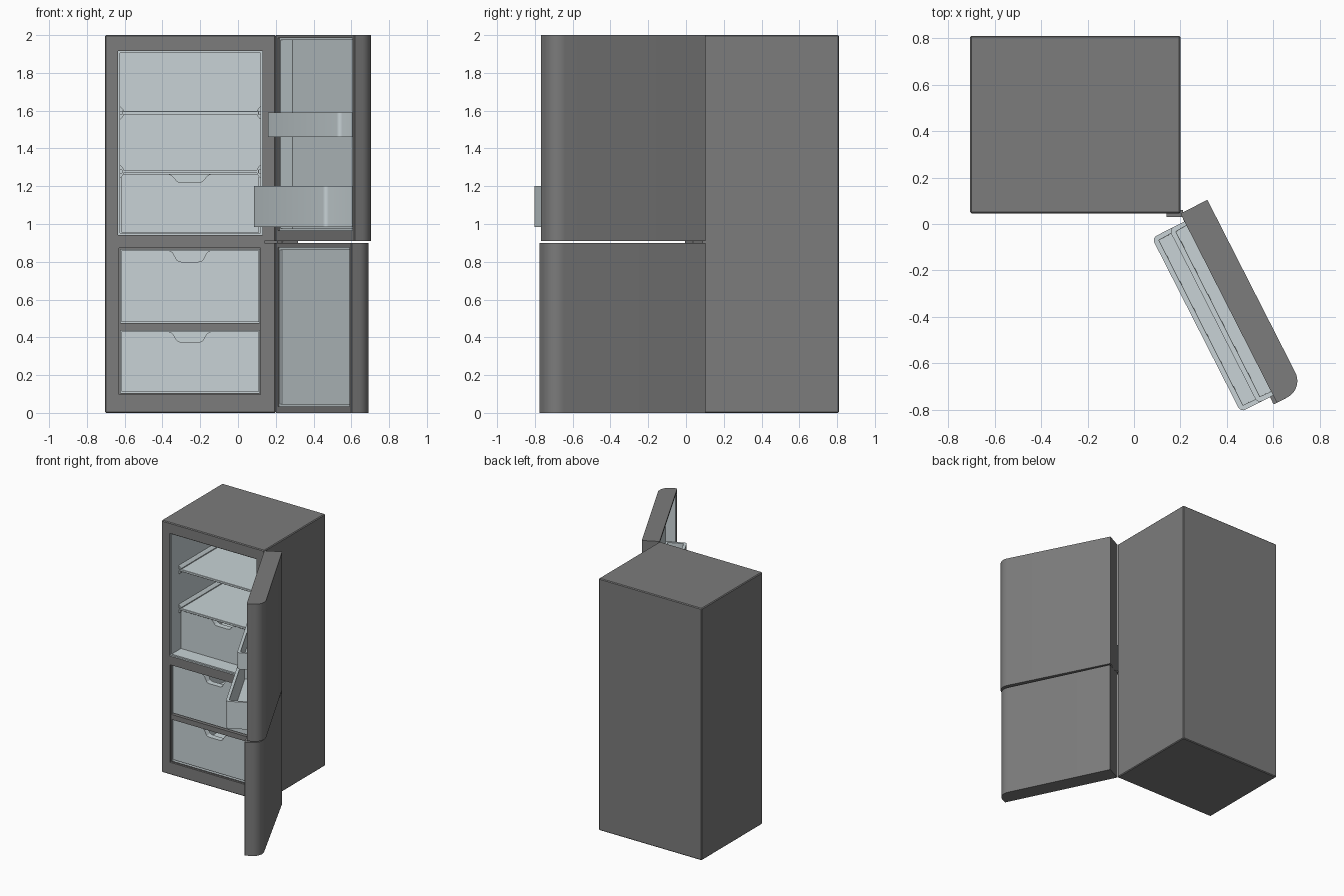
import bpy, bmesh, math
from mathutils import Matrix, Vector

if "Cube" in bpy.data.objects:
    bpy.data.objects.remove(bpy.data.objects["Cube"])


def material(name, rgb):
    m = bpy.data.materials.new(name)
    m.diffuse_color = (*rgb, 1)
    m.use_nodes = True
    m.node_tree.nodes["Principled BSDF"].inputs["Base Color"].default_value = m.diffuse_color
    return m


DARK = material("dark grey enamel", (0.2, 0.2, 0.2))
LIGHT = material("pale grey plastic", (0.58, 0.65, 0.67))


def finish(name, bm, *mats):
    bmesh.ops.recalc_face_normals(bm, faces=bm.faces)
    me = bpy.data.meshes.new(name)
    bm.to_mesh(me)
    bm.free()
    for m in mats:
        me.materials.append(m)
    ob = bpy.data.objects.new(name, me)
    bpy.context.scene.collection.objects.link(ob)
    return ob


def box_bm(lo, hi):
    bm = bmesh.new()
    bmesh.ops.create_cube(bm, size=1)
    for v in bm.verts:
        v.co = Vector([lo[i] + (v.co[i] + 0.5) * (hi[i] - lo[i]) for i in range(3)])
    return bm


def box(name, lo, hi, *mats, bevel=0):
    bm = box_bm(lo, hi)
    if bevel:
        bmesh.ops.bevel(bm, geom=bm.edges[:], offset=bevel, segments=1, affect='EDGES')
    return finish(name, bm, *mats)


def prism(name, pts, axis, a, b, *mats):
    """Extrude a 2D outline from a to b along axis 1 (y) or 2 (z)."""
    bm = bmesh.new()
    put = (lambda p, t: (p[0], t, p[1])) if axis == 1 else (lambda p, t: (p[0], p[1], t))
    face = bm.faces.new([bm.verts.new(put(p, a)) for p in pts])
    ext = bmesh.ops.extrude_face_region(bm, geom=[face])
    shift = Vector(put((0, 0), b - a))
    bmesh.ops.translate(bm, vec=shift, verts=[g for g in ext['geom'] if isinstance(g, bmesh.types.BMVert)])
    return finish(name, bm, *mats)


def tray(name, lo, hi, wall, floor, *mats, bevel_y=None, r=0.03):
    """Open-topped box; vertical edges at y = bevel_y are rounded."""
    bm = box_bm(lo, hi)
    if bevel_y is not None:
        es = [e for e in bm.edges if abs(e.verts[0].co.y - bevel_y) < 1e-5 and abs(e.verts[1].co.y - bevel_y) < 1e-5
              and abs(e.verts[0].co.z - e.verts[1].co.z) > 1e-4]
        bmesh.ops.bevel(bm, geom=es, offset=r, segments=4, profile=0.5, affect='EDGES')
    bmesh.ops.recalc_face_normals(bm, faces=bm.faces)
    top = max(bm.faces, key=lambda f: f.calc_center_median().z)
    bmesh.ops.inset_individual(bm, faces=[top], thickness=wall)
    bmesh.ops.inset_individual(bm, faces=[top], thickness=0.001, depth=-(hi[2] - lo[2] - floor))
    return finish(name, bm, *mats)


def cut(ob, cutters):
    for c in cutters:
        c.hide_render = True
        m = ob.modifiers.new("cut", 'BOOLEAN')
        m.operation, m.solver, m.object = 'DIFFERENCE', 'EXACT', c
    bpy.context.view_layer.update()
    me = bpy.data.meshes.new_from_object(ob.evaluated_get(bpy.context.evaluated_depsgraph_get()))
    ob.modifiers.clear()
    ob.data = me
    for c in cutters:
        bpy.data.objects.remove(c)


def paint(ob, rule):
    for p in ob.data.polygons:
        p.material_index = 1 if rule(p.center) else 0


def smooth(ob, deg=30):
    ob.data.shade_smooth()
    ob.data.set_sharp_from_angle(angle=math.radians(deg))


# Cabinet with a stepped fridge opening above and a freezer opening below
F = 0.045
cabinet = box("cabinet", (-0.705, F, 0), (0.2, 0.81, 2), DARK, LIGHT, bevel=0.006)
cut(cabinet, [
    box("cut_a", (-0.635, -0.1, 0.942), (0.13, F + 0.015, 1.915)),
    box("cut_b", (-0.625, -0.1, 0.952), (0.12, 0.73, 1.905)),
    box("cut_c", (-0.63, -0.1, 0.098), (0.12, F + 0.015, 0.872)),
    box("cut_d", (-0.623, -0.1, 0.105), (0.113, 0.73, 0.865)),
])
paint(cabinet, lambda c: -0.64 < c.x < 0.135 and c.y < 0.74 and
      ((0.94 < c.z < 1.92 and c.y > F + 0.004) or (0.09 < c.z < 0.88 and c.y > F + 0.017)))
box("freezer_divider", (-0.626, 0.056, 0.435), (0.116, 0.73, 0.475), DARK)

# Shelves with front lip and side rails
for i, z in enumerate((1.588, 1.278)):
    box(f"shelf_{i + 1}", (-0.615, 0.155, z - 0.006), (0.11, 0.73, z + 0.006), LIGHT)
    box(f"shelf_lip_{i + 1}", (-0.615, 0.147, z - 0.009), (0.11, 0.16, z + 0.009), LIGHT, bevel=0.002)
    for side, x, s in (("left", -0.625, 1), ("right", 0.12, -1)):
        for k, part in ((1, "upper"), (-1, "lower")):
            prism(f"shelf_{part}_rail_{side}_{i + 1}",
                  [(x, z + k * 0.035), (x + s * 0.006, z + k * 0.03), (x + s * 0.02, z + k * 0.014),
                   (x + s * 0.02, z + k * 0.007), (x, z + k * 0.007)], 1, 0.15, 0.73, LIGHT)

# Drawers with a rounded grip notch
CX = -0.255


def notch(top, drop, grow=0.0):
    half = [(0.112 + grow, 0), (0.1 + grow, 0.004), (0.09 + grow, 0.012),
            (0.068 + grow, drop - 0.008), (0.058 + grow, drop - 0.002), (0.045, drop)]
    g = grow
    pts = [(CX + x, top - z - g * (z > 0)) for x, z in half]
    return pts + [(2 * CX - x, z) for x, z in reversed(pts)]


for name, y0, z0, z1, drop in (("crisper_drawer", 0.17, 0.956, 1.264, 0.045),
                               ("freezer_drawer_upper", 0.07, 0.482, 0.86, 0.06),
                               ("freezer_drawer_lower", 0.07, 0.112, 0.43, 0.055)):
    d = tray(name, (-0.618, y0, z0), (0.11, 0.72, z1), 0.012, 0.012, LIGHT)
    cut(d, [prism("cut_n", [(CX + 0.112, z1 + 0.03)] + notch(z1, drop) + [(CX - 0.112, z1 + 0.03)],
                  1, y0 - 0.05, y0 + 0.03)])
    # grip lip lining the notch
    outer, inner = notch(z1, drop, 0.006), notch(z1, drop)
    prism(name + "_grip", outer + inner[::-1], 1, y0 + 0.001, y0 + 0.045, LIGHT)

# Doors, built closed-local (x along door, +y outward) then swung open
W, T, R = 0.914, 0.13, 0.08
arc = [(W - R + R * math.cos(a), T - R + R * math.sin(a)) for a in [math.pi / 2 * i / 10 for i in range(11)]]
outline = [(0, 0), (W - 0.004, 0), (W, 0.004)] + arc + [(0, T)]


def swing(angle):
    return Matrix.Translation((0.2, F, 0)) @ Matrix.Rotation(math.radians(-angle), 4, 'Z')


def door(name, z0, z1, r0, r1, depth, angle):
    d = prism(name, outline, 2, z0, z1, DARK, LIGHT)
    (xa, za), (xb, zb) = r0, r1
    cut(d, [box("cut_rim", (xa, -0.1, za), (xb, 0.008, zb)),
            box("cut_deep", (xa + 0.012, -0.1, za + 0.012), (xb - 0.012, depth, zb - 0.012))])
    paint(d, lambda c: xa - .002 < c.x < xb + .002 and za - .002 < c.z < zb + .002 and 0.006 < c.y < depth + 0.002)
    smooth(d)
    d.matrix_world = swing(angle)


door("fridge_door", 0.91, 2.0, (0.025, 0.965), (0.892, 1.985), 0.08, 63)
door("freezer_door", 0.0, 0.9, (0.025, 0.035), (0.89, 0.875), 0.02, 64)

# Door bins
for name, y, z0, z1 in (("door_bin_large", -0.157, 0.985, 1.2), ("door_bin_small", -0.075, 1.46, 1.59)):
    b = tray(name, (0.038, y, z0), (0.879, 0.079, z1), 0.022, 0.015, LIGHT, bevel_y=y, r=0.022)
    smooth(b)
    b.matrix_world = swing(63)

# Middle hinge between the doors
hinge = box("middle_hinge", (0.0, 0.005, 0.896), (0.06, 0.1, 0.914), DARK)
hinge.matrix_world = swing(63)
box("hinge_bracket", (0.14, 0.03, 0.897), (0.21, 0.06, 0.912), DARK)
